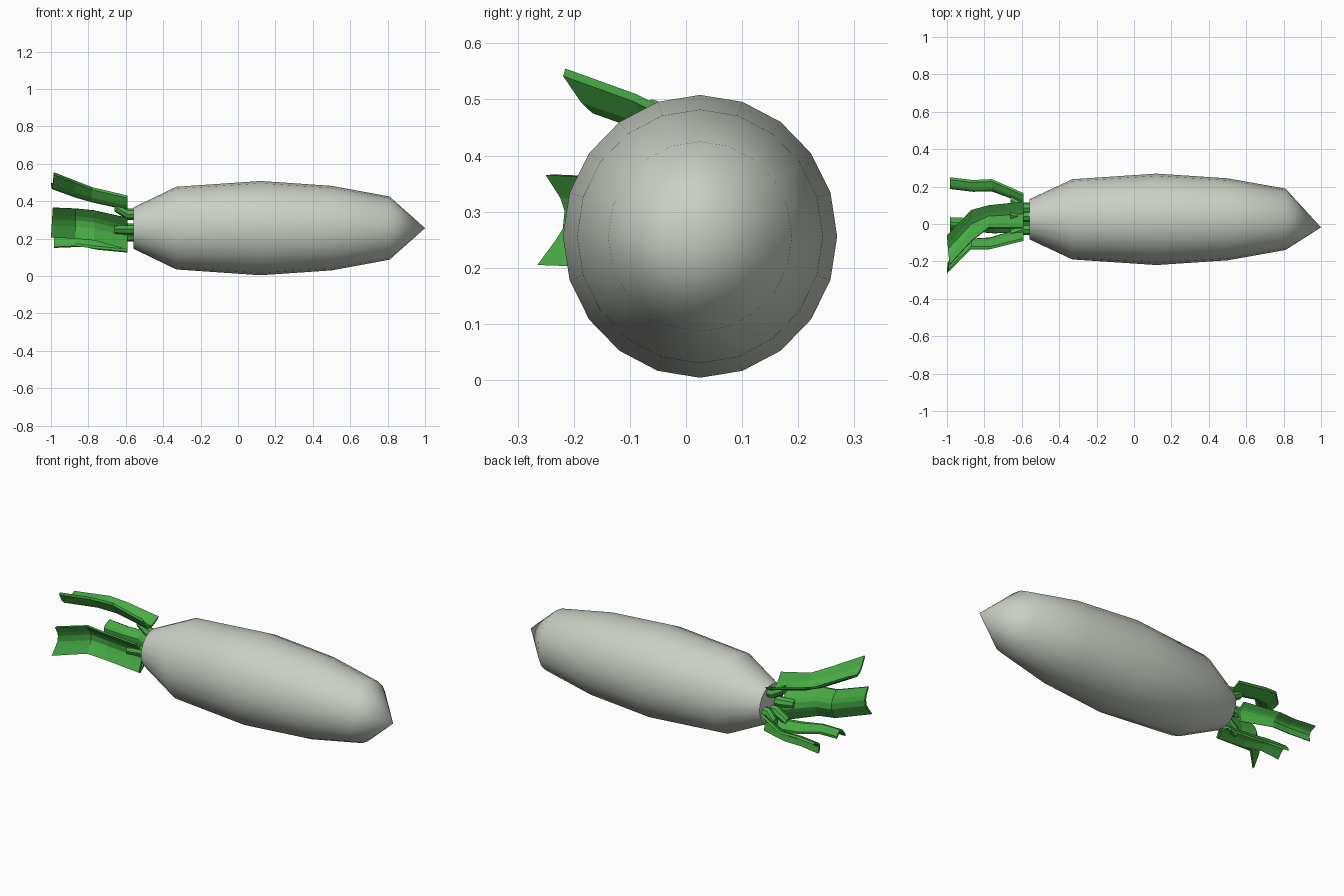
import bpy, bmesh, math
from mathutils import Vector

if "Cube" in bpy.data.objects:
    bpy.data.objects.remove(bpy.data.objects["Cube"])


def material(name, rgb):
    m = bpy.data.materials.new(name)
    m.diffuse_color = (*rgb, 1)
    m.use_nodes = True
    m.node_tree.nodes["Principled BSDF"].inputs["Base Color"].default_value = m.diffuse_color
    return m


WHITE = material("pale root", (0.59, 0.63, 0.56))
GREEN = material("leaf green", (0.065, 0.42, 0.06))
CY, CZ = 0.025, 0.256        # root axis


def finish(name, bm, mat, smooth=None):
    bmesh.ops.recalc_face_normals(bm, faces=bm.faces)
    mesh = bpy.data.meshes.new(name)
    bm.to_mesh(mesh)
    bm.free()
    ob = bpy.data.objects.new(name, mesh)
    bpy.context.collection.objects.link(ob)
    mesh.materials.append(mat)
    if smooth:
        bpy.ops.object.select_all(action='DESELECT')
        ob.select_set(True)
        bpy.context.view_layer.objects.active = ob
        bpy.ops.object.shade_smooth_by_angle(angle=math.radians(smooth))
    return ob


def loft(bm, rings, cap_start=True, cap_end=True):
    rows = [[bm.verts.new(p) for p in r] for r in rings]
    n = len(rows[0])
    for a, b in zip(rows, rows[1:]):
        for i in range(n):
            j = (i + 1) % n
            bm.faces.new((a[i], a[j], b[j], b[i]))
    if cap_start:
        bm.faces.new(rows[0])
    if cap_end:
        bm.faces.new(rows[-1])
    return rows


def ring(x, y, z, ry, rz, n):
    return [(x, y + ry * math.sin(math.tau * i / n), z + rz * math.cos(math.tau * i / n))
            for i in range(n)]


# root: 20-sided turned body with a pointed tip
bm = bmesh.new()
profile = [(-0.56, 0.11), (-0.33, 0.221), (0.12, 0.252), (0.5, 0.226), (0.81, 0.169)]
rows = loft(bm, [ring(x, CY, CZ, r * 0.97, r, 20) for x, r in profile], cap_end=False)
tip = bm.verts.new((1.0, -0.018, CZ))
for i in range(20):
    bm.faces.new((rows[-1][i], rows[-1][(i + 1) % 20], tip))
finish("root", bm, WHITE, 50)


# leaf: thick gutter-shaped blade between two edge paths, keel pointing along 'inward'
def leaf(name, edge_a, edge_b, inward, depth, thick=0.014):
    section = [(0, 0), (0.27, 0.75), (0.42, 1), (0.62, 1), (0.75, 0.7), (1, 0)]
    inward = Vector(inward).normalized()
    rings = []
    for a, b in zip(edge_a, edge_b):
        a, b = Vector(a), Vector(b)
        top = [a.lerp(b, t) + inward * depth * d for t, d in section]
        low = [p + inward * thick for p in reversed(top)]
        rings.append(top + low)
    bm = bmesh.new()
    loft(bm, rings)
    finish(name, bm, GREEN)


leaf("top_leaf",
     [(-0.59, -0.02, 0.43), (-0.78, -0.02, 0.475), (-0.87, -0.09, 0.51), (-0.985, -0.215, 0.555)],
     [(-0.59, 0.12, 0.395), (-0.78, 0.10, 0.435), (-0.87, 0.075, 0.455), (-1.0, -0.06, 0.50)],
     (0, -0.3, -1), 0.045)
leaf("front_leaf",
     [(-0.59, -0.09, 0.31), (-0.77, -0.135, 0.35), (-0.87, -0.135, 0.36), (-0.99, -0.25, 0.365)],
     [(-0.59, -0.06, 0.14), (-0.77, -0.12, 0.19), (-0.87, -0.13, 0.20), (-1.0, -0.265, 0.205)],
     (0, 1, 0.1), 0.04)
leaf("lower_leaf",
     [(-0.59, -0.045, 0.13), (-0.75, -0.05, 0.145), (-0.87, -0.04, 0.16), (-0.985, -0.045, 0.155)],
     [(-0.59, 0.06, 0.125), (-0.75, 0.05, 0.14), (-0.87, 0.03, 0.165), (-0.985, 0.035, 0.17)],
     (0, 0.1, 1), 0.035)
leaf("rear_leaf",
     [(-0.59, 0.165, 0.25), (-0.76, 0.24, 0.22), (-0.86, 0.235, 0.22), (-0.985, 0.25, 0.22)],
     [(-0.59, 0.135, 0.15), (-0.76, 0.19, 0.155), (-0.86, 0.19, 0.155), (-0.985, 0.205, 0.15)],
     (0, -1, 0.5), 0.025)

# short stems joining each leaf to the crown
stems = {"top_stem": (0.04, 0.33, 0.045, 0.37), "front_stem": (-0.03, 0.25, -0.05, 0.25),
         "lower_stem": (0.015, 0.215, 0.01, 0.17), "rear_stem": (0.085, 0.23, 0.13, 0.21)}
for name, (y0, z0, y1, z1) in stems.items():
    bm = bmesh.new()
    loft(bm, [ring(-0.55, y0, z0, 0.03, 0.03, 8), ring(-0.59, y0, z0, 0.03, 0.03, 8),
              ring(-0.66, y1, z1, 0.025, 0.025, 8)])
    finish(name, bm, GREEN)
